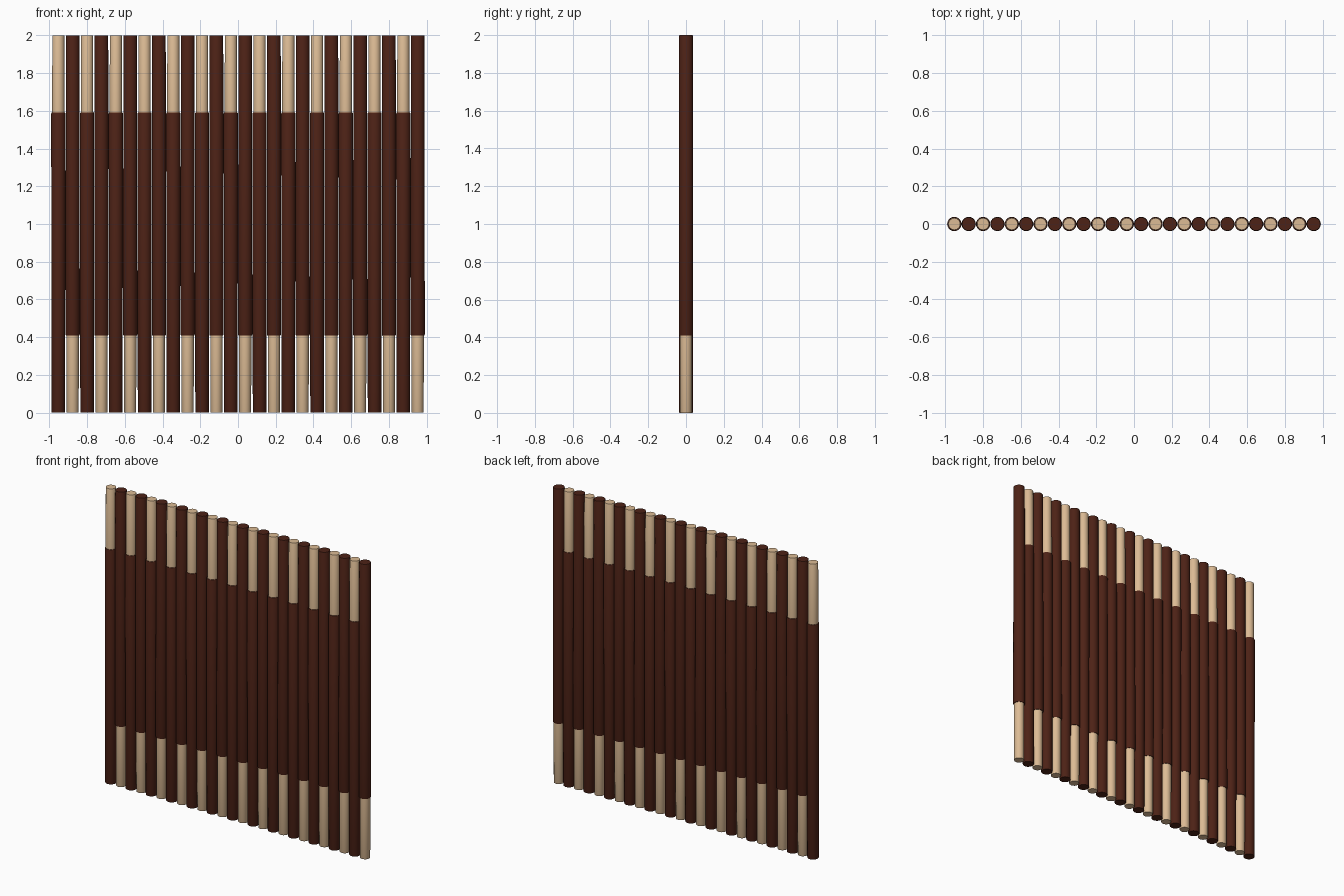
import bpy, bmesh, math

if "Cube" in bpy.data.objects:
    bpy.data.objects.remove(bpy.data.objects["Cube"])

COUNT = 26
PITCH = 0.0762
JOIN = 1.59   # height of the colour change, measured from the dark end
SEGS = 24


def material(name, color):
    m = bpy.data.materials.new(name)
    m.diffuse_color = color
    m.use_nodes = True
    m.node_tree.nodes["Principled BSDF"].inputs["Base Color"].default_value = m.diffuse_color
    return m


dark = material("dark_wood", (0.075, 0.016, 0.008, 1))
light = material("pale_wood", (0.72, 0.50, 0.30, 1))


def lathe(name, profile, x, flip, mat):
    """Closed round part from (radius, height) rings; flip stands it upside down."""
    bm = bmesh.new()
    rings = []
    for r, z in profile:
        z = 2 - z if flip else z
        rings.append([bm.verts.new((r * math.cos(2 * math.pi * i / SEGS),
                                    r * math.sin(2 * math.pi * i / SEGS), z))
                      for i in range(SEGS)])
    for a, b in zip(rings, rings[1:]):
        for i in range(SEGS):
            j = (i + 1) % SEGS
            bm.faces.new((a[i], a[j], b[j], b[i]))
    bm.faces.new(rings[0])
    bm.faces.new(rings[-1])
    bmesh.ops.recalc_face_normals(bm, faces=bm.faces)
    me = bpy.data.meshes.new(name)
    bm.to_mesh(me)
    bm.free()
    me.materials.append(mat)
    ob = bpy.data.objects.new(name, me)
    ob.location.x = x
    bpy.context.collection.objects.link(ob)
    ob.select_set(True)
    bpy.context.view_layer.objects.active = ob


# Row of round sticks, every second one turned upside down
for k in range(COUNT):
    x = (k - (COUNT - 1) / 2) * PITCH
    flip = k % 2 == 1
    # dark shaft, very slightly thicker near the join, softened rim
    lathe(f"dark_shaft_{k + 1}",
          [(0.0350, 0), (0.0360, 0.003), (0.0378, JOIN - 0.006), (0.0360, JOIN)],
          x, flip, dark)
    # pale end piece, slightly thinner
    lathe(f"pale_end_{k + 1}",
          [(0.0328, JOIN - 0.01), (0.0318, 1.998), (0.0310, 2.0)],
          x, flip, light)

bpy.ops.object.shade_smooth_by_angle(angle=math.radians(30))
